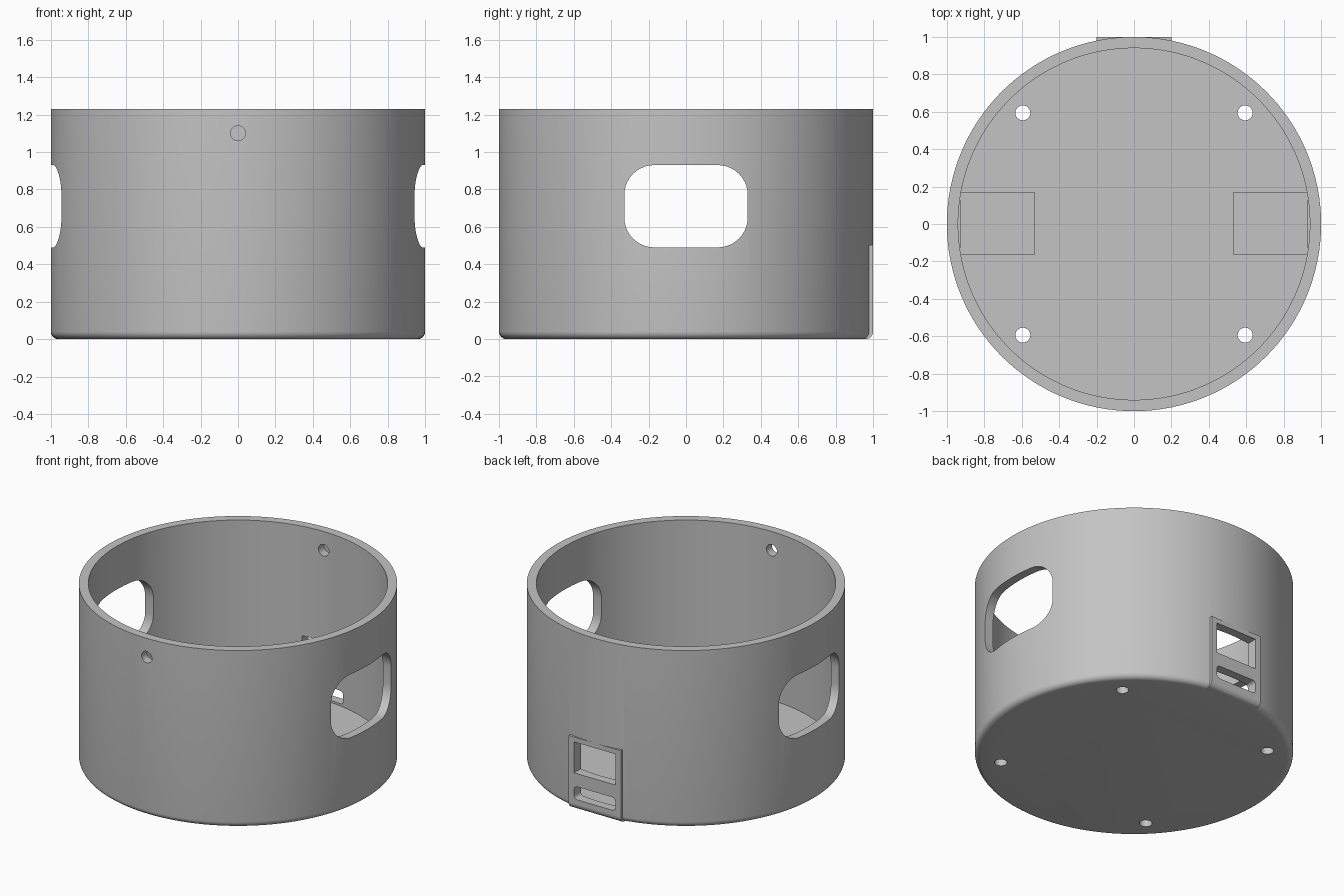
import bpy, bmesh, math
from mathutils import Matrix, Vector

if "Cube" in bpy.data.objects:
    bpy.data.objects.remove(bpy.data.objects["Cube"])

HEIGHT, OUTER, INNER, FLOOR, FILLET = 1.23, 1.0, 0.94, 0.06, 0.04

grey = bpy.data.materials.new("plain_grey")
grey.use_nodes = True
colour = (0.55, 0.55, 0.55, 1)
grey.diffuse_color = colour
grey.node_tree.nodes["Principled BSDF"].inputs["Base Color"].default_value = colour


def to_object(name, bm):
    bmesh.ops.recalc_face_normals(bm, faces=bm.faces)
    mesh = bpy.data.meshes.new(name)
    bm.to_mesh(mesh)
    bm.free()
    mesh.materials.append(grey)
    obj = bpy.data.objects.new(name, mesh)
    bpy.context.collection.objects.link(obj)
    return obj


def lathe(name, profile, steps=128):
    """Spin a radius/height profile, then cap both ends."""
    bm = bmesh.new()
    rings = [[bm.verts.new((r * math.cos(math.tau * i / steps),
                            r * math.sin(math.tau * i / steps), z))
              for i in range(steps)] for r, z in profile]
    for a, b in zip(rings, rings[1:]):
        for i in range(steps):
            j = (i + 1) % steps
            bm.faces.new((a[i], a[j], b[j], b[i]))
    bm.faces.new(rings[0])
    bm.faces.new(rings[-1])
    return to_object(name, bm)


def prism(name, half_w, half_h, radius, centre, depth, axis, steps=10):
    """Rounded rectangle extruded along an axis, about its centre."""
    bm = bmesh.new()
    n = steps if radius else 0
    outline = []
    for k, (sx, sy) in enumerate(((1, 1), (-1, 1), (-1, -1), (1, -1))):
        for i in range(n + 1):
            a = math.pi / 2 * (k + (i / n if n else 0))
            # full circles share their corner points
            if half_w == radius and half_h == radius and i == n:
                continue
            outline.append((sx * (half_w - radius) + radius * math.cos(a),
                            sy * (half_h - radius) + radius * math.sin(a)))
    place = {"x": lambda u, v, d: (d, u, v),
             "y": lambda u, v, d: (u, d, v),
             "z": lambda u, v, d: (u, v, d)}[axis]
    ends = [[bm.verts.new(Vector(place(u, v, d)) + Vector(centre)) for u, v in outline]
            for d in (-depth / 2, depth / 2)]
    for end in ends:
        bm.faces.new(end)
    for i in range(len(outline)):
        j = (i + 1) % len(outline)
        bm.faces.new((ends[0][i], ends[0][j], ends[1][j], ends[1][i]))
    return to_object(name, bm)


def combine(target, tool, operation):
    mod = target.modifiers.new(operation.title(), "BOOLEAN")
    mod.object, mod.operation, mod.solver = tool, operation, "EXACT"
    bpy.context.view_layer.objects.active = target
    bpy.ops.object.modifier_apply(modifier=mod.name)
    bpy.data.objects.remove(tool)


# Round tub with a filleted bottom edge
fillet = [(OUTER - FILLET + FILLET * math.sin(a), FILLET - FILLET * math.cos(a))
          for a in (math.pi / 2 * i / 6 for i in range(7))]
tub = lathe("round_housing", fillet + [(OUTER, HEIGHT), (INNER, HEIGHT), (INNER, FLOOR)])

# Flat connector panel at the back, rounded along its lower edge
panel = prism("connector_panel", 0.2, 0.252, 0, (0, 0.975, 0.252), 0.05, "y")
bm = bmesh.new()
bm.from_mesh(panel.data)
lower = [e for e in bm.edges if all(v.co.z < 0.01 and v.co.y > 0.99 for v in e.verts)]
bmesh.ops.bevel(bm, geom=lower, offset=FILLET, segments=6, profile=0.5, affect="EDGES")
bm.to_mesh(panel.data)
bm.free()
combine(tub, panel, "UNION")

# Side windows
combine(tub, prism("window_cutter", 0.33, 0.22, 0.16, (0, 0, 0.71), 3, "x"), "DIFFERENCE")

# Connector openings through the back wall
combine(tub, prism("socket_cutter", 0.158, 0.107, 0, (0, 1, 0.363), 0.6, "y"), "DIFFERENCE")
combine(tub, prism("slot_cutter", 0.158, 0.045, 0.025, (0, 1, 0.12), 0.6, "y"), "DIFFERENCE")

# Screw holes near the rim and in the floor
combine(tub, prism("rim_hole_cutter", 0.04, 0.04, 0.04, (0, 0, 1.1), 3, "y"), "DIFFERENCE")
for x in (-0.594, 0.594):
    for y in (-0.594, 0.594):
        combine(tub, prism("floor_hole_cutter", 0.04, 0.04, 0.04, (x, y, 0), 0.5, "z"),
                "DIFFERENCE")

# Low pads on the floor beneath the windows
for side, name in ((1, "left_floor_pad"), (-1, "right_floor_pad")):
    prism(name, 0.2, 0.165, 0, (side * 0.73, 0.003, FLOOR + 0.01), 0.03, "z")

# Smooth round surfaces, crisp edges
for obj in bpy.context.collection.objects:
    if obj.type == "MESH":
        obj.select_set(True)
        bpy.context.view_layer.objects.active = obj
bpy.ops.object.shade_smooth_by_angle(angle=math.radians(30))
